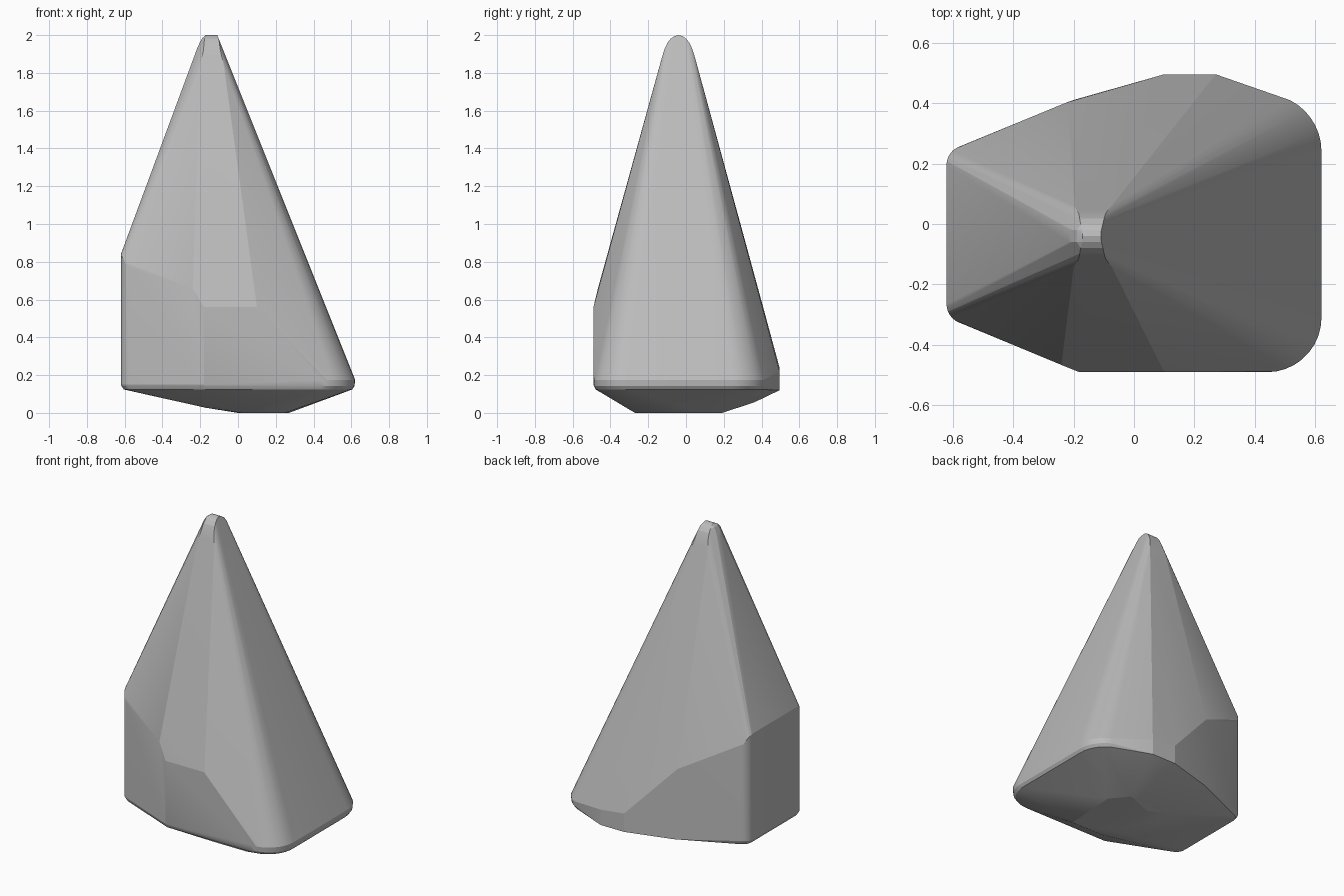
import bpy, bmesh
from math import sin, cos, radians

if "Cube" in bpy.data.objects:
    bpy.data.objects.remove(bpy.data.objects["Cube"], do_unlink=True)


def arc(cx, cy, r, start, end, steps):
    """Points of a rounded corner in plan."""
    out = []
    for i in range(steps + 1):
        a = radians(start + (end - start) * i / steps)
        out.append((cx + r * cos(a), cy + r * sin(a)))
    return out


points = []

# Plan outline at the lower rim, corner by corner
right_corners = arc(0.44, -0.31, 0.18, -90, 0, 9) + arc(0.43, 0.24, 0.19, 0, 63, 7)
left_back = arc(-0.555, 0.195, 0.065, 110, 180, 6)
left_front = arc(-0.555, -0.265, 0.065, 180, 248, 6)
back = [(0.27, 0.495), (0.1, 0.495), (-0.2, 0.41)]
front = [(-0.18, -0.49)]

points += [(x, y, 0.175) for x, y in right_corners]
points += [(x, y, 0.15) for x, y in left_back + left_front + front]
points += [(x, y, 0.12) for x, y in back]
# Softened lower lip
for x, y in right_corners + left_back + left_front + front:
    points += [(x * 0.995, y * 0.995, 0.142), (x * 0.975, y * 0.975, 0.124)]

# Upper edge of the upright cut faces
for corner in (left_back, left_front):
    for x, y in corner:
        points.append((x, y, 0.84 - 1.9 * (x + 0.62)))
points += [(-0.24, -0.466, 0.66), (-0.18, -0.49, 0.56), (0.1, -0.49, 0.56)]
points += [(-0.22, 0.403, 0.58), (0.1, 0.495, 0.24), (0.27, 0.495, 0.22)]

# Rounded tip ridge: half width and height
tip = [(0, 2), (0.02, 1.995), (0.04, 1.982), (0.058, 1.96),
       (0.074, 1.925), (0.088, 1.88), (0.1, 1.835)]
for half, z in tip:
    drop = 2 - z
    pull = 0.6 * max(0, half - 0.05)
    for side in (-1, 1):
        y = -0.04 + side * half
        points.append((-0.11 + 0.4 * drop - pull, y, z))
        points.append((-0.17 - 0.36 * drop + pull, y, z))
# Rounding on the left end of the tip
for x, z in ((-0.188, 1.985), (-0.203, 1.96), (-0.216, 1.93)):
    points += [(x, -0.06, z), (x, -0.02, z)]

# Faceted underside
points += [(0.02, -0.27, 0), (0.25, -0.27, 0), (0.27, 0.08, 0), (0.18, 0.19, 0),
           (0, 0.12, 0), (0, -0.2, 0), (-0.17, -0.2, 0.027), (-0.17, 0.15, 0.027),
           (0.12, 0.36, 0.055)]

# Wrap the points into one solid stone
bm = bmesh.new()
for p in points:
    bm.verts.new(p)
hull = bmesh.ops.convex_hull(bm, input=bm.verts)
loose = {g for g in hull["geom_interior"] + hull["geom_unused"]
         if isinstance(g, bmesh.types.BMVert)}
bmesh.ops.delete(bm, geom=list(loose), context='VERTS')
bmesh.ops.remove_doubles(bm, verts=bm.verts, dist=0.002)
bmesh.ops.dissolve_limit(bm, angle_limit=radians(1.5), verts=bm.verts, edges=bm.edges)
bmesh.ops.recalc_face_normals(bm, faces=bm.faces)
mesh = bpy.data.meshes.new("pointed_rock")
bm.to_mesh(mesh)
bm.free()

rock = bpy.data.objects.new("pointed_rock", mesh)
bpy.context.collection.objects.link(rock)

# Plain grey stone
stone = bpy.data.materials.new("grey_stone")
stone.use_nodes = True
colour = (0.5, 0.5, 0.5, 1)
stone.diffuse_color = colour
stone.node_tree.nodes["Principled BSDF"].inputs["Base Color"].default_value = colour
mesh.materials.append(stone)

bpy.ops.object.select_all(action='DESELECT')
rock.select_set(True)
bpy.context.view_layer.objects.active = rock
bpy.ops.object.shade_smooth_by_angle(angle=radians(13))
